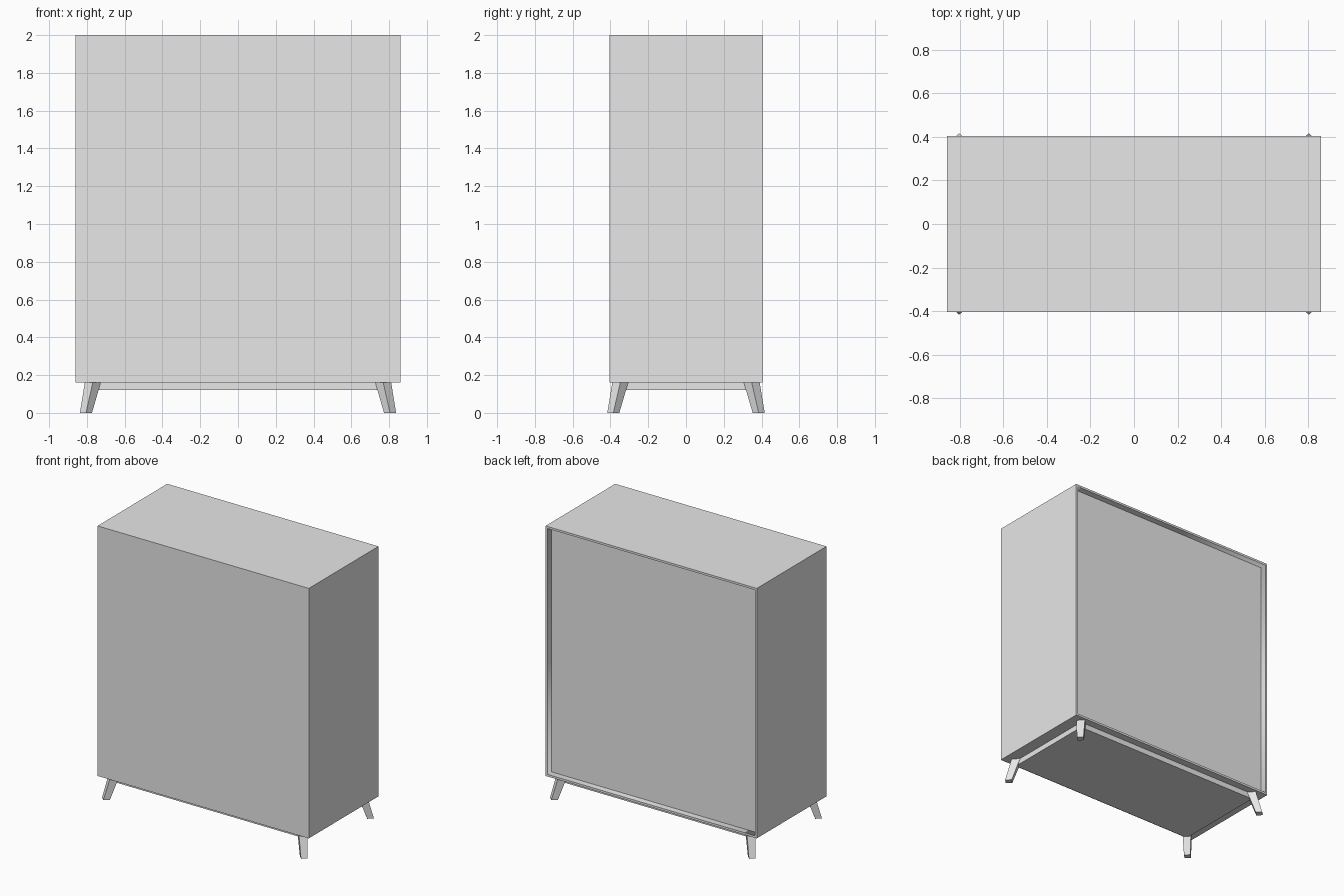
import bpy, bmesh

cube = bpy.data.objects.get("Cube")
if cube:
    bpy.data.objects.remove(cube, do_unlink=True)

# Single plain grey finish
grey = bpy.data.materials.new("light_grey")
grey.use_nodes = True
GREY = (0.8, 0.8, 0.8, 1.0)
grey.diffuse_color = GREY
grey.node_tree.nodes["Principled BSDF"].inputs["Base Color"].default_value = GREY


def make_object(name, bm):
    bmesh.ops.recalc_face_normals(bm, faces=bm.faces)
    mesh = bpy.data.meshes.new(name)
    bm.to_mesh(mesh)
    bm.free()
    mesh.materials.append(grey)
    obj = bpy.data.objects.new(name, mesh)
    bpy.context.collection.objects.link(obj)
    return obj


def box(half_x, half_y, z0, z1):
    bm = bmesh.new()
    bmesh.ops.create_cube(bm, size=1)
    for v in bm.verts:
        v.co = (v.co.x * 2 * half_x, v.co.y * 2 * half_y,
                z0 + (v.co.z + 0.5) * (z1 - z0))
    return bm


# Cabinet body with a shallow recess in the back, softly shaded inside
BODY_X, BODY_Y, BODY_Z, TOP_Z = 0.86, 0.405, 0.16, 2.0
RIM, RECESS = 0.022, 0.045
bm = box(BODY_X, BODY_Y, BODY_Z, TOP_Z)
for e in bm.edges:
    e.smooth = False
back = max(bm.faces, key=lambda f: f.calc_center_median().y)
rim = bmesh.ops.inset_region(bm, faces=[back], thickness=RIM)["faces"]
walls = bmesh.ops.inset_region(bm, faces=[back], thickness=0.002)["faces"]
for v in back.verts:
    v.co.y -= RECESS
for f in [back] + rim + walls:
    f.smooth = True
make_object("cabinet_body", bm)

# Solid plinth under the body
make_object("plinth", box(0.77, 0.35, 0.12, BODY_Z))


# Tapered legs, diamond in plan, splayed towards the corners
def leg(name, sx, sy):
    bm = bmesh.new()
    rings = []
    for cx, cy, half, z in ((0.805, 0.385, 0.032, 0), (0.769, 0.348, 0.042, BODY_Z)):
        rings.append([bm.verts.new((sx * cx + dx * half, sy * cy + dy * half, z))
                      for dx, dy in ((1, 0), (0, 1), (-1, 0), (0, -1))])
    low, high = rings
    bm.faces.new(low)
    bm.faces.new(high)
    for i in range(4):
        j = (i + 1) % 4
        bm.faces.new((low[i], low[j], high[j], high[i]))
    make_object(name, bm)


for side, sx in (("left", 1), ("right", -1)):
    for end, sy in (("front", -1), ("back", 1)):
        leg(f"{end}_{side}_leg", sx, sy)
